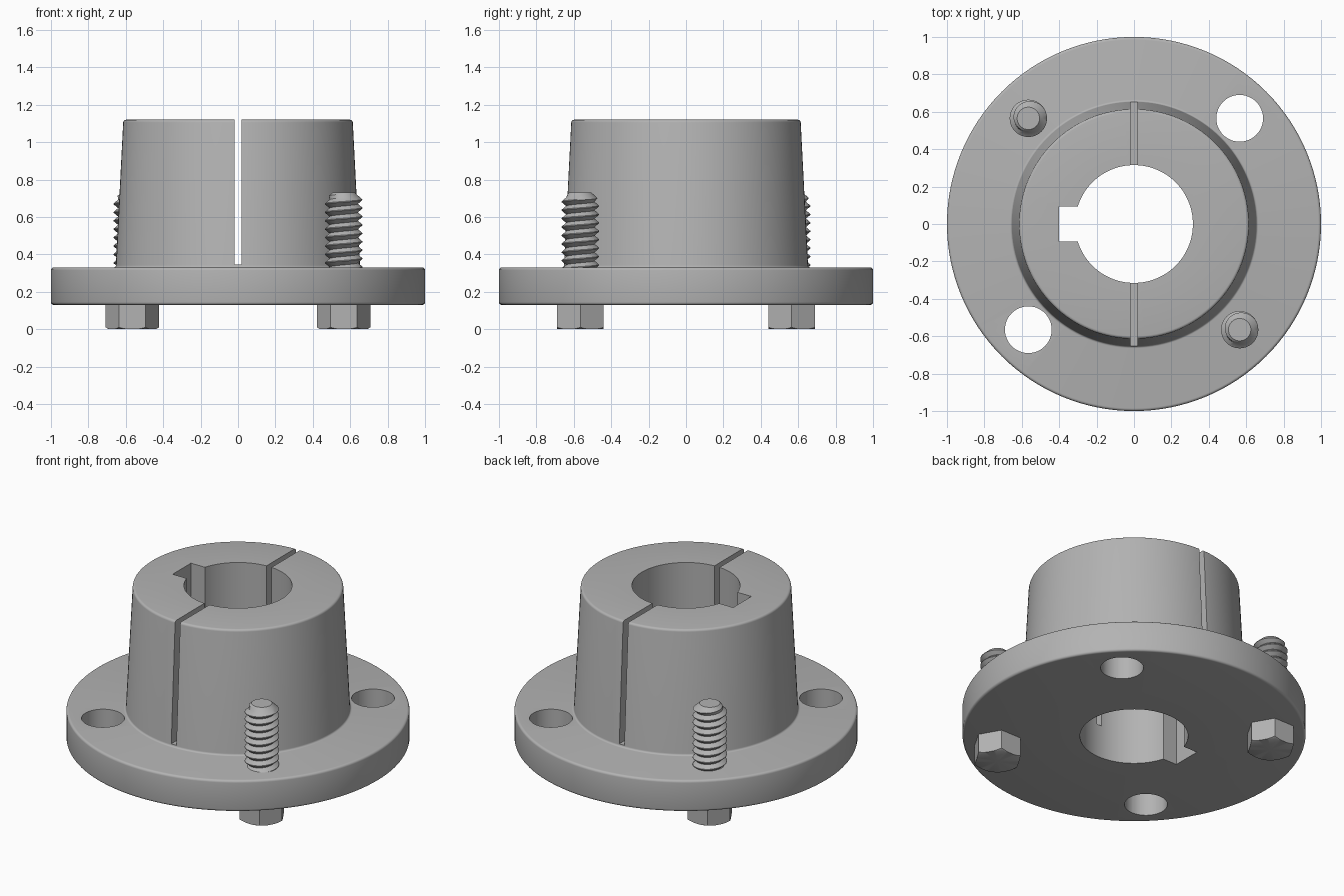
import bpy, bmesh, math
from mathutils import Matrix

if "Cube" in bpy.data.objects:
    bpy.data.objects.remove(bpy.data.objects["Cube"], do_unlink=True)

steel = bpy.data.materials.new("grey_steel")
steel.use_nodes = True
GREY = (0.45, 0.45, 0.45, 1)
steel.diffuse_color = GREY
steel.node_tree.nodes["Principled BSDF"].inputs["Base Color"].default_value = GREY


def make_object(name, bm):
    bmesh.ops.remove_doubles(bm, verts=bm.verts, dist=1e-5)
    bmesh.ops.recalc_face_normals(bm, faces=bm.faces)
    mesh = bpy.data.meshes.new(name)
    bm.to_mesh(mesh)
    bm.free()
    mesh.materials.append(steel)
    obj = bpy.data.objects.new(name, mesh)
    bpy.context.collection.objects.link(obj)
    return obj


def smooth(obj):
    bpy.ops.object.select_all(action='DESELECT')
    obj.select_set(True)
    bpy.context.view_layer.objects.active = obj
    bpy.ops.object.shade_smooth_by_angle(angle=math.radians(32))


def lathe(name, profile, steps, closed):
    bm = bmesh.new()
    verts = [bm.verts.new((r, 0, z)) for r, z in profile]
    pairs = list(zip(verts, verts[1:]))
    if closed:
        pairs.append((verts[-1], verts[0]))
    edges = [bm.edges.new(p) for p in pairs]
    bmesh.ops.spin(bm, geom=verts + edges, cent=(0, 0, 0), axis=(0, 0, 1),
                   angle=math.tau, steps=steps)
    return make_object(name, bm)


def box(name, low, high):
    bm = bmesh.new()
    bmesh.ops.create_cube(bm, size=1)
    for v in bm.verts:
        v.co = [(a + b) / 2 + c * (b - a) for a, b, c in zip(low, high, v.co)]
    return make_object(name, bm)


def prism(name, sides, radius, low, high, x, y, turn=0):
    bm = bmesh.new()
    bmesh.ops.create_cone(bm, cap_ends=True, segments=sides, radius1=radius,
                          radius2=radius, depth=high - low,
                          matrix=Matrix.Translation((x, y, (low + high) / 2))
                          @ Matrix.Rotation(turn, 4, 'Z'))
    return make_object(name, bm)


def boolean(obj, other, operation='DIFFERENCE'):
    other.hide_render = True
    mod = obj.modifiers.new("cut", 'BOOLEAN')
    mod.operation, mod.solver, mod.object = operation, 'EXACT', other
    bpy.context.view_layer.objects.active = obj
    bpy.ops.object.modifier_apply(modifier=mod.name)
    bpy.data.objects.remove(other, do_unlink=True)


def fillet(cx, cz, r, start, end, n=5):
    angles = [math.radians(start + (end - start) * i / (n - 1)) for i in range(n)]
    return [(cx + r * math.cos(a), cz + r * math.sin(a)) for a in angles]


# Flanged tapered bushing with a bore
BOTTOM, DECK, TOP, BORE, ROUND = 0.13, 0.33, 1.12, 0.315, 0.015
profile = [(BORE, BOTTOM)]
profile += fillet(1 - ROUND, BOTTOM + ROUND, ROUND, -90, 0)
profile += fillet(1 - ROUND, DECK - ROUND, ROUND, 0, 90)
profile += fillet(0.665, DECK + 0.012, 0.012, 270, 180)
profile += fillet(0.614 - ROUND, TOP - ROUND, ROUND, 3, 90)
profile += [(BORE, TOP)]
bushing = lathe("flanged_bushing", profile, 128, True)

# Keyway, clamping slot and clearance holes
boolean(bushing, box("keyway_cutter", (-0.4, -0.093, 0), (-0.1, 0.093, 1.3)))
boolean(bushing, box("slot_cutter", (-0.018, -0.8, 0.345), (0.018, 0.8, 1.3)))
BOLT = 0.565
for s in (1, -1):
    boolean(bushing, prism("hole_cutter", 48, 0.125, 0, 0.5, s * BOLT, s * BOLT))
smooth(bushing)


# Helical thread, trimmed to a chamfered tip
def thread(name, x, y):
    crest_r, root_r, pitch, low, top, n = 0.1, 0.076, 0.045, 0.22, 0.73, 32
    bm = bmesh.new()

    def point(r, z, a):
        z = min(z, top)
        r = min(r, 0.06 + 1.1 * (top - z))
        return bm.verts.new((r * math.cos(a), r * math.sin(a), z))

    total = int((top - low) / pitch + 2) * n
    rows = []
    for i in range(total + 1):
        a, z = math.tau * i / n, low + pitch * i / n
        rows.append([point(r, z + dz * pitch, a)
                     for r, dz in ((root_r, 0), (crest_r, 0.45),
                                   (crest_r, 0.55), (root_r, 1))])
    for p, q in zip(rows, rows[1:]):
        for k in range(3):
            bm.faces.new((p[k], q[k], q[k + 1], p[k + 1]))
    bmesh.ops.create_circle(bm, cap_ends=True, segments=n, radius=0.06,
                            matrix=Matrix.Translation((0, 0, top)))
    bmesh.ops.remove_doubles(bm, verts=bm.verts, dist=1e-5)
    bmesh.ops.dissolve_degenerate(bm, edges=bm.edges, dist=1e-5)
    obj = make_object(name, bm)
    obj.location = (x, y, 0)
    smooth(obj)


# Hex bolts at the two remaining corners
for side, s in (("left_front", 1), ("right_back", -1)):
    x, y = s * BOLT, -s * BOLT
    head = prism("bolt_head_" + side, 6, 0.1435, 0, 0.135, x, y, math.radians(30))
    chamfer = lathe("chamfer_cutter", [(0, 0), (0.126, 0), (0.16, 0.02),
                                       (0.16, 0.2), (0, 0.2)], 48, False)
    chamfer.location = (x, y, 0)
    bpy.context.view_layer.update()
    boolean(head, chamfer, 'INTERSECT')
    smooth(head)
    thread("bolt_thread_" + side, x, y)
